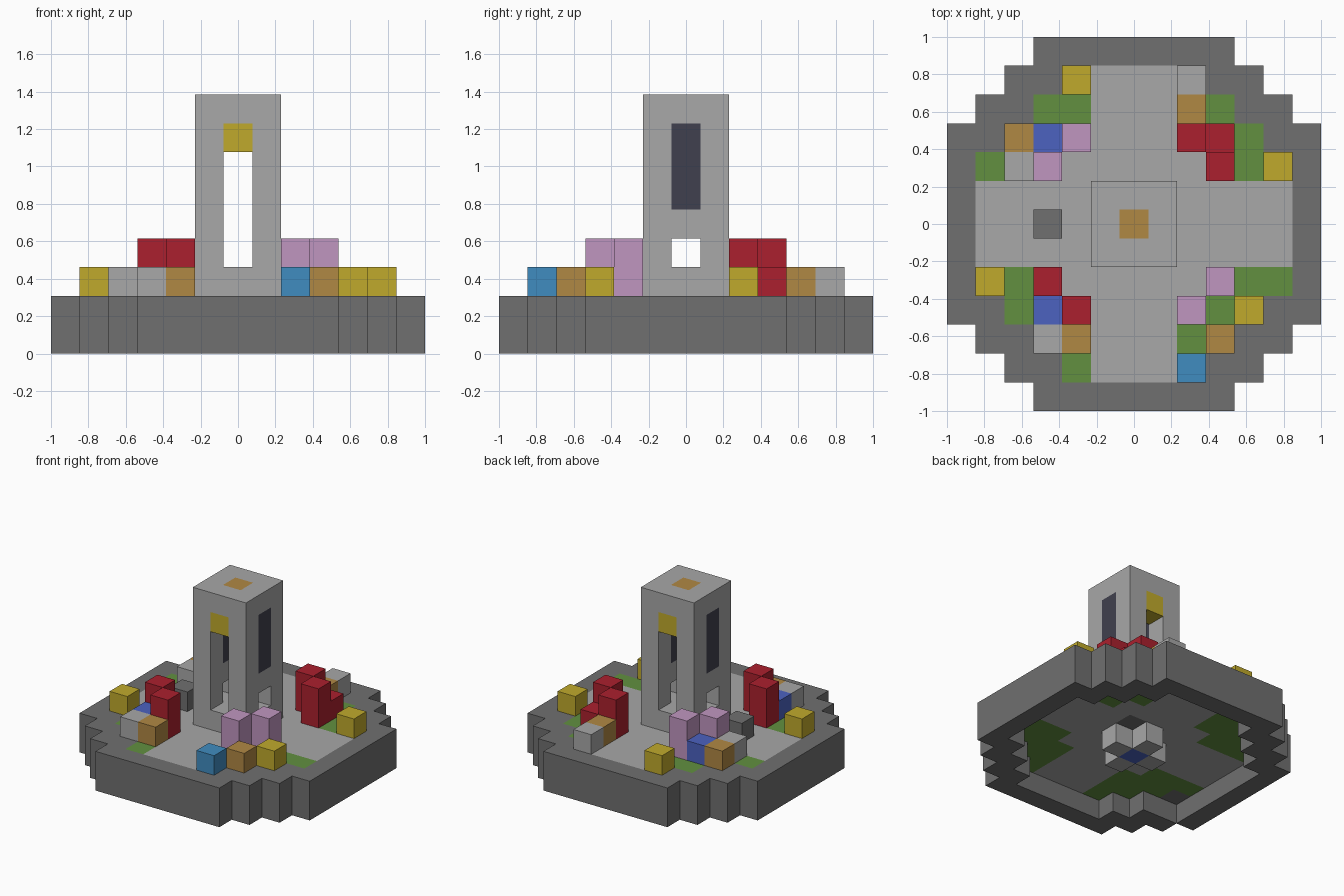
import bpy, bmesh
from mathutils import Vector

if "Cube" in bpy.data.objects:
    bpy.data.objects.remove(bpy.data.objects["Cube"])

N = 13               # blocks across the longest side
U = 2 / N            # block size


def linear(c):
    c /= 255
    return c / 12.92 if c <= 0.04045 else ((c + 0.055) / 1.055) ** 2.4


def material(name, *rgb):
    m = bpy.data.materials.new(name)
    m.use_nodes = True
    col = [linear(c) for c in rgb] + [1]
    m.diffuse_color = col
    m.node_tree.nodes["Principled BSDF"].inputs["Base Color"].default_value = col
    return m


pale = material("pale stone", 168, 168, 168)
dark = material("dark stone", 112, 112, 112)
glass = material("dark glass", 64, 64, 78)
red = material("red", 171, 32, 46)
yellow = material("yellow", 192, 170, 44)
green = material("grass green", 98, 144, 64)
orange = material("ochre", 176, 136, 68)
blue = material("blue", 76, 98, 192)
pink = material("pink", 192, 150, 192)
sky = material("sky blue", 64, 140, 192)


def blocks(name, cells, mat):
    """Join unit blocks into one object, keeping only its outer faces."""
    cells = set(cells)
    bm = bmesh.new()
    for c in cells:
        centre = Vector((c[0], c[1], c[2] + 0.5))
        for axis in range(3):
            for s in (-1, 1):
                near = list(c)
                near[axis] += s
                if tuple(near) in cells:
                    continue
                n, a, b = Vector(), Vector(), Vector()
                n[axis] = s / 2
                a[(axis + 1) % 3] = 0.5
                b[(axis + 2) % 3] = s / 2
                quad = (-a - b, a - b, a + b, b - a)
                bm.faces.new([bm.verts.new((centre + n + q) * U) for q in quad])
    bmesh.ops.remove_doubles(bm, verts=bm.verts, dist=0.001)
    mesh = bpy.data.meshes.new(name)
    bm.to_mesh(mesh)
    bm.free()
    mesh.materials.append(mat)
    obj = bpy.data.objects.new(name, mesh)
    bpy.context.collection.objects.link(obj)


def stack(name, x, y, mat, height=1):
    blocks(name, [(x, y, 2 + k) for k in range(height)], mat)


# Stepped round platform: raised rim around a one-block floor
R = range(-6, 7)
disc = {(x, y) for x in R for y in R if abs(x) + abs(y) <= 9}
inner = {(x, y) for x, y in disc if max(abs(x), abs(y)) <= 5 and abs(x) + abs(y) <= 7}
lawn = {(x, y) for x, y in inner if min(abs(x), abs(y)) >= 2 and abs(x) + abs(y) > 4}
slab = {(1, 1)}
rim = {(x, y, z) for x, y in disc - inner for z in (0, 1)} - {(-5, -3, 0)}
blocks("platform_rim", rim, dark)
blocks("floor_paving", [(x, y, 1) for x, y in inner - lawn - slab], pale)
blocks("floor_lawn", [(x, y, 1) for x, y in lawn], green)
blocks("floor_slab", [(x, y, 1) for x, y in slab], dark)

# Cross-shaped footing below the floor
blocks("footing_arms", [(1, 0, 0), (-1, 0, 0), (0, 1, 0), (0, -1, 0)], pale)
blocks("footing_core", [(0, 0, 0)], blue)

# Hollow tower with tall doorways, low side openings and side windows
tower = {(x, y, z) for x in (-1, 0, 1) for y in (-1, 0, 1) for z in range(2, 9)}
hollow = {(0, 0, z) for z in range(3, 8)}
doors = {(0, y, z) for y in (-1, 1) for z in range(3, 7)}
lintels = {(0, y, 7) for y in (-1, 1)}
vents = {(x, 0, 3) for x in (-1, 1)}
windows = {(x, 0, z) for x in (-1, 1) for z in (5, 6, 7)}
cap = {(0, 0, 8)}
blocks("tower_walls", tower - hollow - doors - lintels - vents - windows - cap, pale)
blocks("tower_lintels", lintels, yellow)
blocks("tower_windows", windows, glass)
blocks("tower_cap", cap, orange)

# Garden blocks, one cluster per corner
stack("back_left_pale_block", 2, 5, pale)
stack("back_left_ochre_block", 2, 4, orange)
stack("back_left_red_pillar_inner", 2, 3, red, 2)
stack("back_left_red_pillar_outer", 3, 2, red, 2)
stack("back_left_red_block", 3, 3, red)
stack("back_left_yellow_block", 5, 2, yellow)

stack("back_right_yellow_block", -2, 5, yellow)
stack("back_right_ochre_block", -4, 3, orange)
stack("back_right_blue_block", -3, 3, blue)
stack("back_right_pink_pillar_inner", -2, 3, pink, 2)
stack("back_right_pink_pillar_outer", -3, 2, pink, 2)
stack("back_right_pale_block", -4, 2, pale)

stack("front_right_yellow_block", -5, -2, yellow)
stack("front_right_red_pillar_outer", -3, -2, red, 2)
stack("front_right_red_pillar_inner", -2, -3, red, 2)
stack("front_right_blue_block", -3, -3, blue)
stack("front_right_pale_block", -3, -4, pale)
stack("front_right_ochre_block", -2, -4, orange)

stack("front_left_pink_pillar_outer", 3, -2, pink, 2)
stack("front_left_pink_pillar_inner", 2, -3, pink, 2)
stack("front_left_yellow_block", 4, -3, yellow)
stack("front_left_ochre_block", 3, -4, orange)
stack("front_left_sky_block", 2, -5, sky)

# Lone stone on the side path
stack("path_stone", -3, 0, dark)
